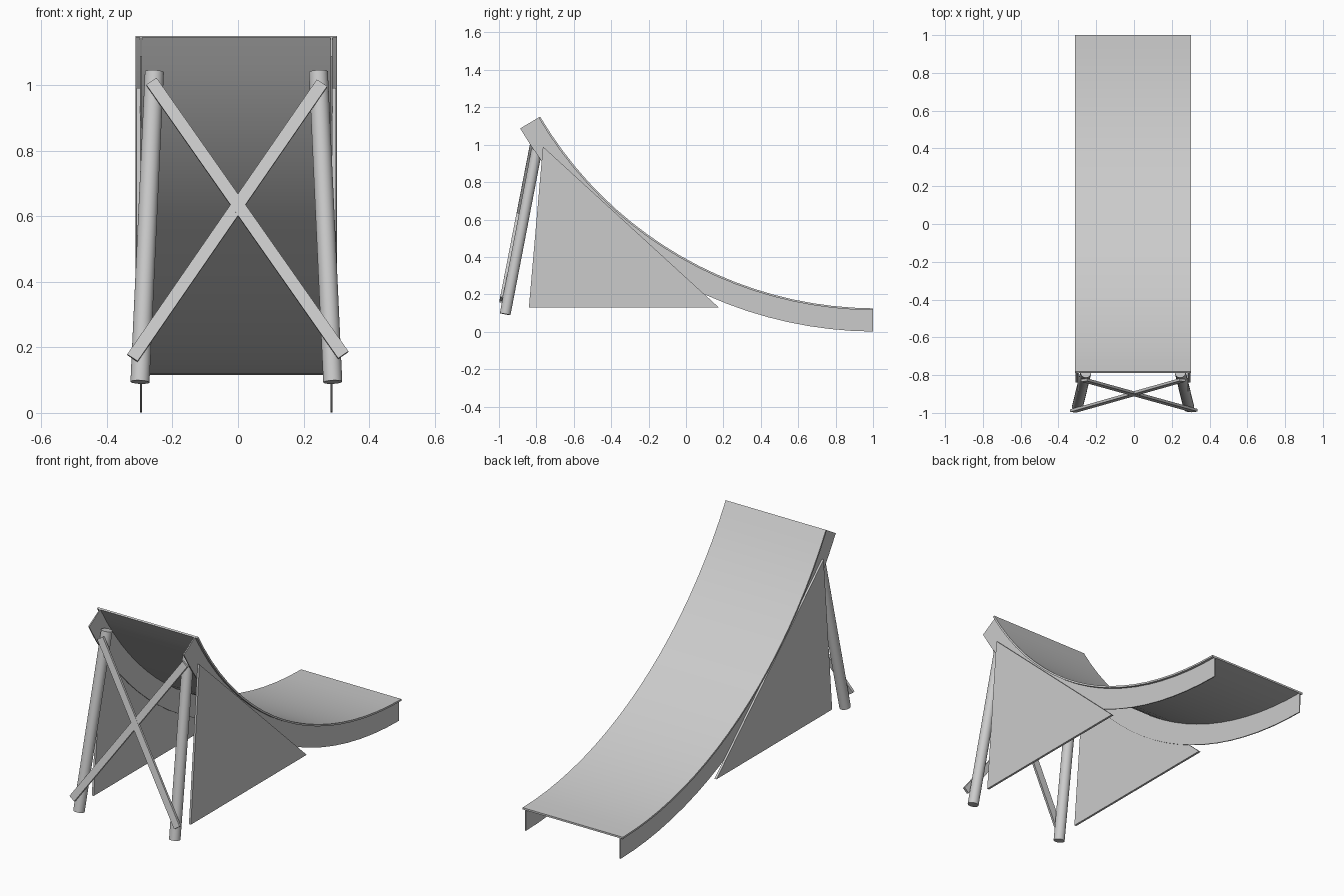
import bpy, bmesh, math
from mathutils import Vector, Matrix

if "Cube" in bpy.data.objects:
    bpy.data.objects.remove(bpy.data.objects["Cube"])

CX = -0.005                      # mirror plane of the ramp
TOP, END = Vector((-0.78, 1.15)), Vector((1.0, 0.125))
R = 2.085                        # ramp radius
SEG = 20


def make_object(name, bm, smooth=False):
    bmesh.ops.recalc_face_normals(bm, faces=bm.faces)
    me = bpy.data.meshes.new(name)
    bm.to_mesh(me)
    bm.free()
    ob = bpy.data.objects.new(name, me)
    bpy.context.collection.objects.link(ob)
    if smooth:
        bpy.ops.object.select_all(action='DESELECT')
        ob.select_set(True)
        bpy.context.view_layer.objects.active = ob
        bpy.ops.object.shade_smooth_by_angle(angle=math.radians(30))
    return ob


def extrude_x(name, profile, x0, x1, smooth=False):
    """Solid from a closed (y, z) profile between x0 and x1."""
    bm = bmesh.new()
    face = bm.faces.new([bm.verts.new((x0, y, z)) for y, z in profile])
    out = bmesh.ops.extrude_face_region(bm, geom=[face])
    moved = [v for v in out['geom'] if isinstance(v, bmesh.types.BMVert)]
    bmesh.ops.translate(bm, verts=moved, vec=(x1 - x0, 0, 0))
    return make_object(name, bm, smooth)


# Arc centre from the two ends and the radius
chord = END - TOP
half = chord.length / 2
normal = Vector((-chord.y, chord.x)).normalized()
centre = (TOP + END) / 2 + normal * math.sqrt(R * R - half * half)
a0 = math.atan2(TOP.y - centre.y, TOP.x - centre.x) % math.tau
a1 = math.atan2(END.y - centre.y, END.x - centre.x) % math.tau


def arc_band(inner, outer):
    """Closed profile between two depths under the riding surface."""
    angles = [a0 + (a1 - a0) * i / SEG for i in range(SEG + 1)]
    ring = lambda r, aa: [(centre.x + r * math.cos(a), centre.y + r * math.sin(a)) for a in aa]
    return ring(R + inner, angles) + ring(R + outer, angles[::-1])


def rod(name, a, b, radius):
    a, b = Vector(a), Vector(b)
    bm = bmesh.new()
    rot = (b - a).to_track_quat('Z', 'Y').to_matrix().to_4x4()
    bmesh.ops.create_cone(bm, cap_ends=True, segments=32, radius1=radius, radius2=radius,
                          depth=(b - a).length, matrix=Matrix.Translation((a + b) / 2) @ rot)
    return make_object(name, bm, True)


def plank(name, a, b, width, thick, facing):
    a, b = Vector(a), Vector(b)
    z = (b - a).normalized()
    x = z.cross(facing).normalized()
    y = z.cross(x)
    m = Matrix((x * width, y * thick, b - a)).transposed().to_4x4()
    bm = bmesh.new()
    bmesh.ops.create_cube(bm, size=1, matrix=Matrix.Translation((a + b) / 2) @ m)
    return make_object(name, bm)


# Curved riding surface
extrude_x("ramp_surface", arc_band(0, 0.010), CX - 0.3075, CX + 0.3075, True)

for side, s in (("left", -1), ("right", 1)):
    # Curved rail below the surface
    extrude_x(side + "_rail", arc_band(0.008, 0.124), CX + s * 0.2875, CX + s * 0.2935, True)
    # Triangular side panel
    extrude_x(side + "_panel", [(-0.765, 0.99), (-0.84, 0.13), (0.175, 0.13)],
              CX + s * 0.292, CX + s * 0.304)
    # Leaning round post
    rod(side + "_post", (CX + s * 0.294, -0.967, 0.094), (CX + s * 0.25, -0.785, 1.04), 0.029)

# Crossed braces on the front of the posts
facing = Vector((0, -0.98, 0.19))
plank("brace_a", (-0.264, -0.826, 1.01), (0.321, -0.988, 0.176), 0.038, 0.014, facing)
plank("brace_b", (0.256, -0.826, 1.005), (-0.322, -0.990, 0.167), 0.038, 0.014, facing)
